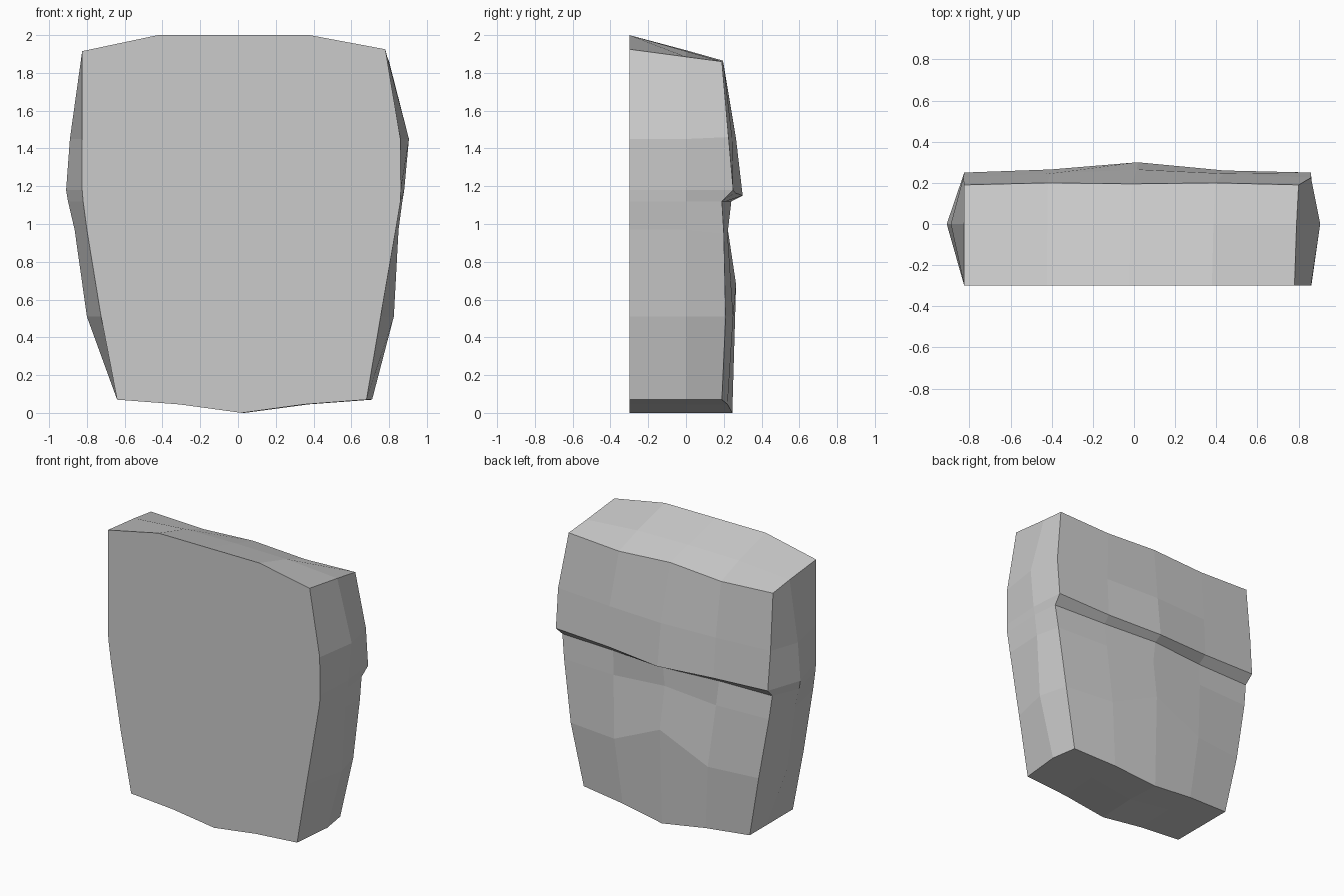
import bpy, bmesh

if "Cube" in bpy.data.objects:
    bpy.data.objects.remove(bpy.data.objects["Cube"])

# Each level: heights of 5 columns on the back, front height,
# left x (front, middle, back), right x (front, middle, back), back depth of 5 columns
LEVELS = [
    ((.07, .045, 0, .045, .07), None, (-.64, -.64, -.64), (.68, .71, .68), (.19, .22, .245, .22, .19)),
    ((.51, .51, .68, .51, .51), .51, (-.725, -.80, -.725), (.755, .825, .77), (.21, .255, .265, .25, .21)),
    ((.95, .95, .98, .95, .95), .97, (-.80, -.865, -.80), (.835, .85, .83), (.20, .22, .22, .22, .20)),
    ((1.12,) * 5, 1.12, (-.82, -.90, -.82), (.86, .87, .85), (.19, .20, .24, .21, .19)),
    ((1.18, 1.165, 1.15, 1.165, 1.18), 1.18, (-.825, -.91, -.825), (.862, .88, .86), (.25, .265, .30, .26, .25)),
    ((1.46, 1.45, 1.45, 1.45, 1.46), 1.45, (-.825, -.89, -.83), (.86, .905, .86), (.225, .245, .265, .245, .225)),
    ((1.86, 1.84, 1.865, 1.84, 1.86), None, (-.825, -.825, -.825), (.78, .79, .80), (.19, .20, .195, .20, .19)),
]
TOP_FRONT = (1.915, 2.0, 2.0, 2.0, 1.925)
TOP_MIDDLE = (1.885, 1.915, 1.92, 1.915, 1.885)

bm = bmesh.new()
grids = []
for n, (bz, fz, left, right, depth) in enumerate(LEVELS):
    if n == 0:
        heights = (bz, bz, bz)
    elif n == len(LEVELS) - 1:
        heights = (TOP_FRONT, TOP_MIDDLE, bz)
    else:
        heights = ((fz,) * 5, (fz,) * 5, bz)
    depths = ((-.3,) * 5, (0,) * 5, depth)
    solid = n in (0, len(LEVELS) - 1)
    grid = []
    for j in range(3):
        row = []
        for i in range(5):
            if j == 1 and 0 < i < 4 and not solid:
                row.append(None)      # no vertices inside the body
                continue
            x = left[j] + (right[j] - left[j]) * i / 4
            row.append(bm.verts.new((x, depths[j][i], heights[j][i])))
        grid.append(row)
    grids.append(grid)


def ring(g):
    return g[0] + [g[1][4]] + g[2][::-1] + [g[1][0]]


# Walls
for a, b in zip(grids, grids[1:]):
    ra, rb = ring(a), ring(b)
    for k in range(len(ra)):
        m = (k + 1) % len(ra)
        bm.faces.new((ra[k], ra[m], rb[m], rb[k]))

# Top and bottom
for g in (grids[0], grids[-1]):
    for j in range(2):
        for i in range(4):
            bm.faces.new((g[j][i], g[j][i + 1], g[j + 1][i + 1], g[j + 1][i]))

bmesh.ops.recalc_face_normals(bm, faces=bm.faces)
mesh = bpy.data.meshes.new("chiselled_slab")
bm.to_mesh(mesh)
bm.free()
bpy.context.collection.objects.link(bpy.data.objects.new("chiselled_slab", mesh))
